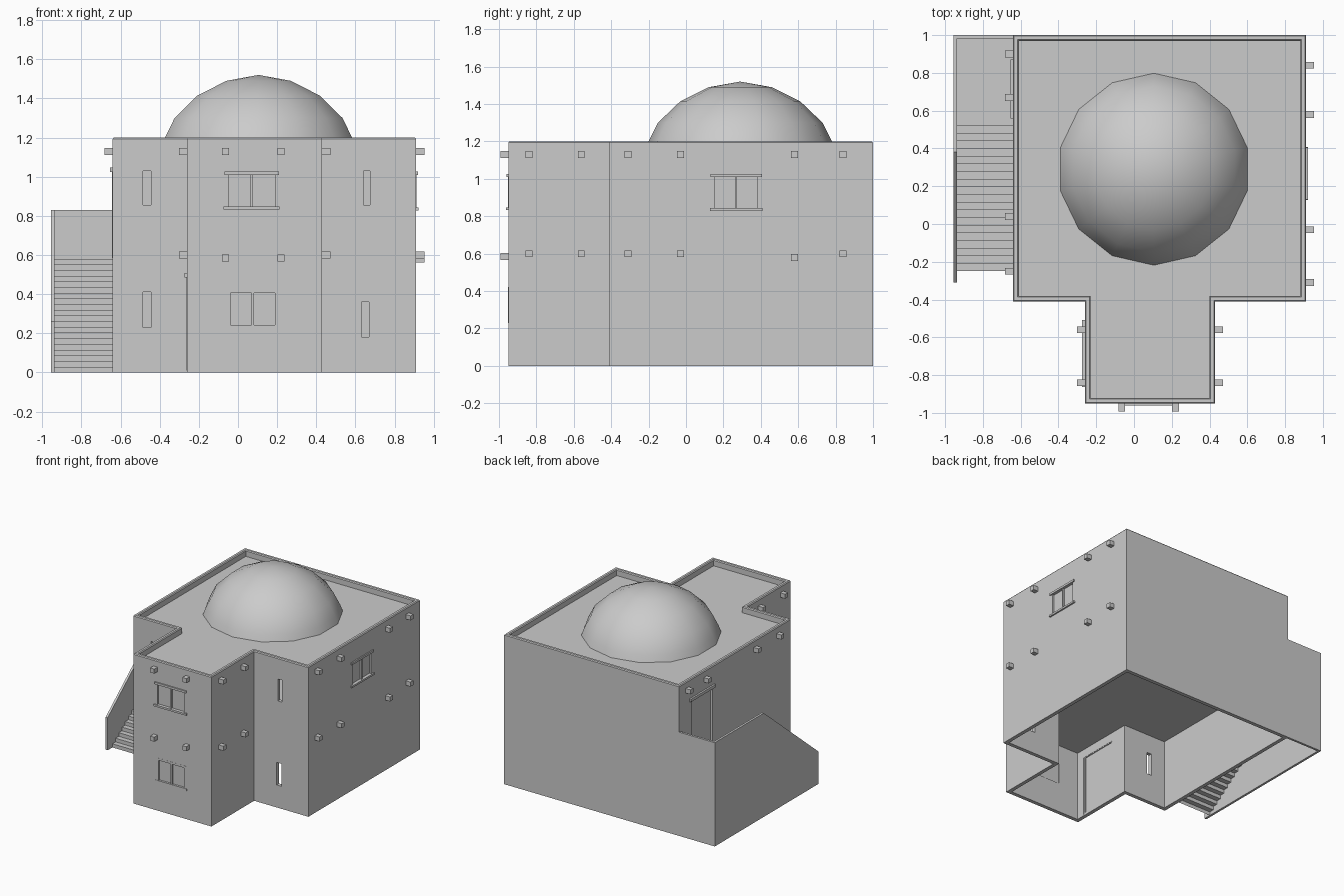
import bpy, bmesh, math

if "Cube" in bpy.data.objects:
    bpy.data.objects.remove(bpy.data.objects["Cube"])

# Building footprint, counter-clockwise
PLAN = [(-0.64, 1.0), (-0.64, -0.41), (-0.26, -0.41), (-0.26, -0.95),
        (0.43, -0.95), (0.43, -0.41), (0.91, -0.41), (0.91, 1.0)]
T = 0.03

# Wall faces: fixed axis, position, outward sign
FRONT, MAIN = ('y', -0.95, -1), ('y', -0.41, -1)
RIGHT, LEFT = ('x', 0.91, 1), ('x', -0.64, -1)
WING_L, WING_R = ('x', -0.26, -1), ('x', 0.43, 1)


def finish(name, bm, recalc=True):
    if recalc:
        bmesh.ops.recalc_face_normals(bm, faces=bm.faces[:])
    me = bpy.data.meshes.new(name)
    bm.to_mesh(me)
    bm.free()
    ob = bpy.data.objects.new(name, me)
    bpy.context.collection.objects.link(ob)
    return ob


def add_box(bm, a, b):
    vs = bmesh.ops.create_cube(bm, size=1)['verts']
    for v in vs:
        for i in range(3):
            v.co[i] = (a[i] + b[i]) / 2 + v.co[i] * abs(b[i] - a[i])


def on_wall(bm, face, u0, u1, z0, z1, d0, d1):
    """Box on a wall: u runs along it, d is distance outward from it."""
    axis, p, s = face
    if axis == 'y':
        add_box(bm, (u0, p + s * d0, z0), (u1, p + s * d1, z1))
    else:
        add_box(bm, (p + s * d0, u0, z0), (p + s * d1, u1, z1))


def inset(d):
    out = []
    n = len(PLAN)
    for i, (x, y) in enumerate(PLAN):
        for a, b in ((PLAN[i - 1], PLAN[i]), (PLAN[i], PLAN[(i + 1) % n])):
            ex, ey = b[0] - a[0], b[1] - a[1]
            l = math.hypot(ex, ey)
            x, y = x - ey / l * d, y + ex / l * d
        out.append((x, y))
    return out


def loft(name, rings, capped):
    """Join inset copies of the plan, given as (inset, height)."""
    bm = bmesh.new()
    loops = [[bm.verts.new((x, y, z)) for x, y in inset(d)] for d, z in rings]
    pairs = list(zip(loops, loops[1:]))
    if capped:
        bm.faces.new(loops[0])
        bm.faces.new(loops[-1])
    else:
        pairs.append((loops[-1], loops[0]))
    n = len(PLAN)
    for a, b in pairs:
        for i in range(n):
            j = (i + 1) % n
            bm.faces.new((a[i], a[j], b[j], b[i]))
    return finish(name, bm)


# Walls with softened parapet, floor and roof slabs
walls = loft("walls", [(0, 0), (0, 1.193), (0.006, 1.2), (T - 0.006, 1.2),
                       (T, 1.193), (T, 0)], False)
loft("upper_floor", [(T - 0.005, 0.56), (T - 0.005, 0.58)], True)
loft("roof", [(T - 0.005, 1.13), (T - 0.005, 1.15)], True)

# Openings: wall, u range, z range
slits = [(MAIN, -0.485, -0.445, 0.855, 1.03), (MAIN, -0.485, -0.445, 0.23, 0.41),
         (MAIN, 0.64, 0.675, 0.855, 1.03), (MAIN, 0.63, 0.67, 0.18, 0.36)]
windows = [("front_upper_window", FRONT, -0.06, 0.20, 0.845, 1.015),
           ("front_lower_window", FRONT, -0.05, 0.20, 0.24, 0.41),
           ("right_window", RIGHT, 0.14, 0.395, 0.84, 1.015)]
doors = [("entrance_door", WING_L, -0.85, -0.52, 0.01, 0.49),
         ("landing_door", LEFT, 0.57, 0.86, 0.585, 1.03)]

bm = bmesh.new()
for o in slits + [w[1:] for w in windows + doors]:
    on_wall(bm, *o, -0.05, 0.02)
cutter = finish("opening_cutter", bm)
cutter.hide_render = True
mod = walls.modifiers.new("openings", 'BOOLEAN')
mod.operation, mod.solver, mod.object = 'DIFFERENCE', 'EXACT', cutter
bpy.context.view_layer.objects.active = walls
bpy.ops.object.modifier_apply(modifier=mod.name)
bpy.data.objects.remove(cutter)

# Windows: pane, sash bars, lintel and sill
for name, f, u0, u1, z0, z1 in windows:
    bm = bmesh.new()
    m, b = (u0 + u1) / 2, 0.012
    proud = 0.001 if "lower" in name else 0.01
    on_wall(bm, f, u0, u1, z0, z1, -0.022, -0.014)
    for c in (u0 + b / 2, m, u1 - b / 2):
        on_wall(bm, f, c - b / 2, c + b / 2, z0, z1, -0.025, 0.001)
    on_wall(bm, f, u0 - 0.01, u1 + 0.01, z1 - 0.005, z1 + 0.012, -0.025, proud)
    on_wall(bm, f, u0 - 0.013, u1 + 0.013, z0 - 0.012, z0 + 0.003, -0.025, proud + 0.002)
    finish(name, bm)

# Doors: leaf, jambs, header and threshold
for name, f, u0, u1, z0, z1 in doors:
    bm = bmesh.new()
    on_wall(bm, f, u0, u1, z0, z1, -0.022, -0.012)
    for c in (u0 + 0.008, u1 - 0.008):
        on_wall(bm, f, c - 0.008, c + 0.008, z0, z1, -0.028, 0.004)
    on_wall(bm, f, u0 - 0.012, u1 + 0.012, z1 - 0.005, z1 + 0.018, -0.028, 0.014)
    on_wall(bm, f, u0, u1, z0, z0 + 0.012, -0.028, 0.004)
    finish(name, bm)

# Projecting roof and floor beam ends
UP, LOW = 1.13, 0.6
beams = [(FRONT, (-0.065, 0.22), (UP, 0.585)),
         (WING_L, (-0.84, -0.56), (UP, LOW)), (WING_R, (-0.84, -0.56), (UP, LOW)),
         (RIGHT, (-0.31, -0.03, 0.84), (UP, LOW)), (RIGHT, (0.58,), (UP, 0.58)),
         (LEFT, (-0.25, 0.04, 0.67, 0.90), (UP,))]
bm = bmesh.new()
for f, us, zs in beams:
    for u in us:
        for z in zs:
            on_wall(bm, f, u - 0.018, u + 0.018, z - 0.018, z + 0.018, -0.01, 0.042)
finish("beam_ends", bm)

# Dome, 14 sides, spun from a profile
SEG = 14
bm = bmesh.new()
profile = [(0.51, 1.145), (0.49, 1.2), (0.44, 1.3), (0.32, 1.415), (0.168, 1.49)]
rings = [[bm.verts.new((0.105 + r * math.sin(k * math.tau / SEG),
                        0.29 + r * math.cos(k * math.tau / SEG), z))
          for k in range(SEG)] for r, z in profile]
top = bm.verts.new((0.105, 0.29, 1.52))
for k in range(SEG):
    j = (k + 1) % SEG
    for a, b in zip(rings, rings[1:]):
        bm.faces.new((a[k], b[k], b[j], a[j]))
    bm.faces.new((rings[-1][k], top, rings[-1][j]))
for fc in bm.faces:
    fc.smooth = True
finish("dome", bm)

# Staircase and landing as a folded sheet
STEPS, Y0, Y1, H = 20, -0.25, 0.52, 0.58
path = []
for i in range(STEPS):
    y = Y0 + (Y1 - Y0) * i / (STEPS - 1)
    path += [(y, H * i / STEPS), (y, H * (i + 1) / STEPS)]
path.append((0.985, H))
bm = bmesh.new()
pairs = [[bm.verts.new((x, y, z)) for x in (-0.94, -0.64)] for y, z in path]
for a, b in zip(pairs, pairs[1:]):
    bm.faces.new((a[0], a[1], b[1], b[0]))
finish("stairs", bm, False)

# Sloped outer stair wall
bm = bmesh.new()
side = [(1.0, 0), (1.0, 0.83), (0.38, 0.83), (-0.31, 0.26), (-0.31, 0)]
base = bm.faces.new([bm.verts.new((-0.955, y, z)) for y, z in side])
ext = bmesh.ops.extrude_face_region(bm, geom=[base])['geom']
bmesh.ops.translate(bm, vec=(0.018, 0, 0),
                    verts=[v for v in ext if isinstance(v, bmesh.types.BMVert)])
finish("stair_side_wall", bm)

# Low wall behind the landing
bm = bmesh.new()
add_box(bm, (-0.94, 0.982, 0), (-0.635, 1.0, 0.83))
finish("stair_back_wall", bm)
